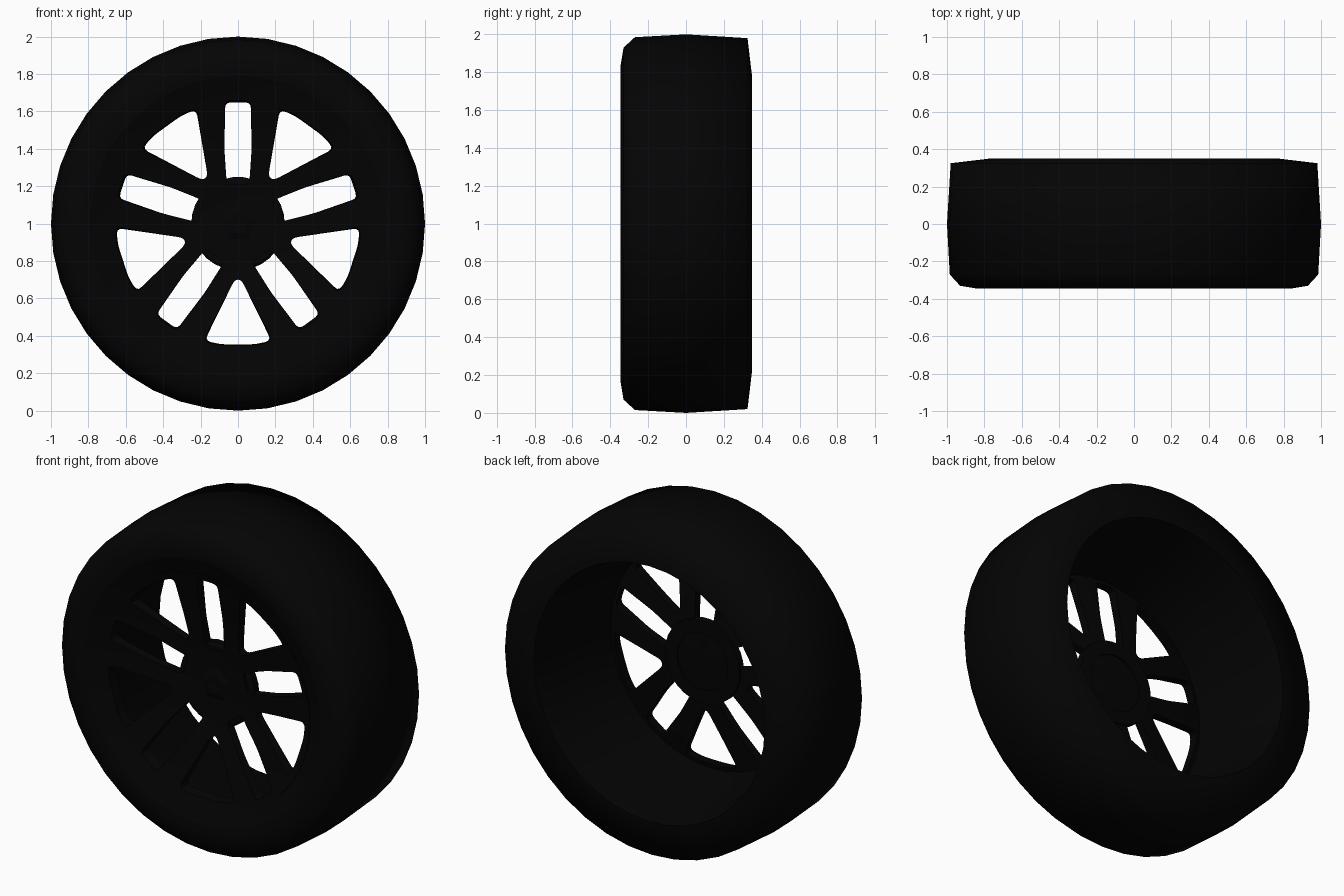
import bpy, bmesh, math
from mathutils import Vector

if "Cube" in bpy.data.objects:
    bpy.data.objects.remove(bpy.data.objects["Cube"])

SEG = 40


def material(name, v):
    m = bpy.data.materials.new(name)
    m.diffuse_color = (v, v, v, 1)
    m.use_nodes = True
    m.node_tree.nodes["Principled BSDF"].inputs["Base Color"].default_value = m.diffuse_color
    return m


rubber = material("black_rubber", 0.0012)
alloy = material("black_alloy", 0.001)


def smooth(ob, angle):
    bpy.ops.object.select_all(action='DESELECT')
    ob.select_set(True)
    bpy.context.view_layer.objects.active = ob
    bpy.ops.object.shade_smooth_by_angle(angle=math.radians(angle))


def finish(bm, name, mat, angle=30):
    bmesh.ops.remove_doubles(bm, verts=bm.verts, dist=1e-5)
    bmesh.ops.recalc_face_normals(bm, faces=bm.faces)
    me = bpy.data.meshes.new(name)
    bm.to_mesh(me)
    bm.free()
    ob = bpy.data.objects.new(name, me)
    bpy.context.collection.objects.link(ob)
    me.materials.append(mat)
    if angle:
        smooth(ob, angle)
    return ob


def lathe(name, profile, mat, seg=SEG, angle=30, turn=0):
    """Spin (radius, y) points round the axle."""
    bm = bmesh.new()
    rings = []
    for i in range(seg):
        a = 2 * math.pi * i / seg + turn
        rings.append([bm.verts.new((r * math.cos(a), y, 1 + r * math.sin(a))) for r, y in profile])
    for i in range(seg):
        p, q = rings[i], rings[(i + 1) % seg]
        for j in range(len(profile) - 1):
            if profile[j][0] == 0:
                bm.faces.new((p[j], p[j + 1], q[j + 1]))
            elif profile[j + 1][0] == 0:
                bm.faces.new((p[j], p[j + 1], q[j]))
            else:
                bm.faces.new((p[j], p[j + 1], q[j + 1], q[j]))
    return finish(bm, name, mat, angle)


def rounded(pts, d):
    """Round each corner of a polygon."""
    out = []
    pts = [Vector(p) for p in pts]
    for i, p in enumerate(pts):
        a, b = pts[i - 1] - p, pts[(i + 1) % len(pts)] - p
        s = p + a.normalized() * min(d, a.length * 0.4)
        e = p + b.normalized() * min(d, b.length * 0.4)
        for t in (0, 0.33, 0.67, 1):
            out.append(s * (1 - t) ** 2 + p * 2 * t * (1 - t) + e * t * t)
    return out


# Tyre
lathe("tire", [(0.79, -0.34), (0.84, -0.345), (0.93, -0.33), (0.985, -0.27),
               (1.0, 0), (0.98, 0.325), (0.77, 0.35)], rubber, angle=85)

# Rim lip and open tapering barrel
lathe("rim_barrel", [(0.79, -0.34), (0.78, -0.335), (0.72, -0.32), (0.675, -0.30),
                     (0.675, -0.23), (0.71, -0.05), (0.74, 0.2), (0.77, 0.35)], alloy, angle=40)

# Dished wheel face
face = lathe("spokes", [(0, -0.205), (0.15, -0.21), (0.25, -0.22), (0.45, -0.255),
                        (0.64, -0.295), (0.70, -0.315), (0.70, -0.25), (0.64, -0.235),
                        (0.45, -0.205), (0.25, -0.17), (0, -0.17)], alloy, angle=0)

# Window cutters: five slots inside the spoke pairs, five wedges between pairs
slot = rounded([(0.647, 0.068), (0.647, -0.068), (0.4, -0.073), (0.21, -0.06),
                (0.21, 0.06), (0.4, 0.073)], 0.03)
wedge = rounded([(0.30, 0.018), (0.625, 0.178), (0.645, 0.09), (0.645, -0.09),
                 (0.625, -0.178), (0.30, -0.018)], 0.035)
bm = bmesh.new()
for k in range(10):
    shape = slot if k % 2 == 0 else wedge
    a = math.radians(90 + 36 * k)
    c = sum(shape, Vector((0, 0))) / len(shape)
    rings = []
    for y, s in ((-0.34, 1.08), (-0.23, 1.0), (0.0, 1.0)):
        ring = []
        for p in shape:
            u, v = c + (p - c) * s
            ring.append(bm.verts.new((u * math.cos(a) - v * math.sin(a), y,
                                      1 + u * math.sin(a) + v * math.cos(a))))
        rings.append(ring)
    n = len(shape)
    for r0, r1 in zip(rings, rings[1:]):
        for i in range(n):
            bm.faces.new((r0[i], r0[(i + 1) % n], r1[(i + 1) % n], r1[i]))
    bm.faces.new(rings[0])
    bm.faces.new(rings[-1])
cutter = finish(bm, "window_cutter", alloy, 0)
cutter.hide_render = True

bpy.context.view_layer.objects.active = face
mod = face.modifiers.new("windows", 'BOOLEAN')
mod.operation = 'DIFFERENCE'
mod.solver = 'EXACT'
mod.object = cutter
bpy.ops.object.modifier_apply(modifier=mod.name)
bpy.data.objects.remove(cutter, do_unlink=True)
smooth(face, 25)

# Hub disc with a hollow pentagon back, and a centre cap
lathe("hub", [(0, -0.205), (0.235, -0.205), (0.25, -0.195), (0.25, -0.155), (0.17, -0.155),
              (0.17, -0.165)], alloy, seg=30)
lathe("centre_cap", [(0, -0.215), (0.06, -0.22), (0.13, -0.2), (0, -0.19)], alloy,
      seg=5, angle=0, turn=math.pi / 2)
